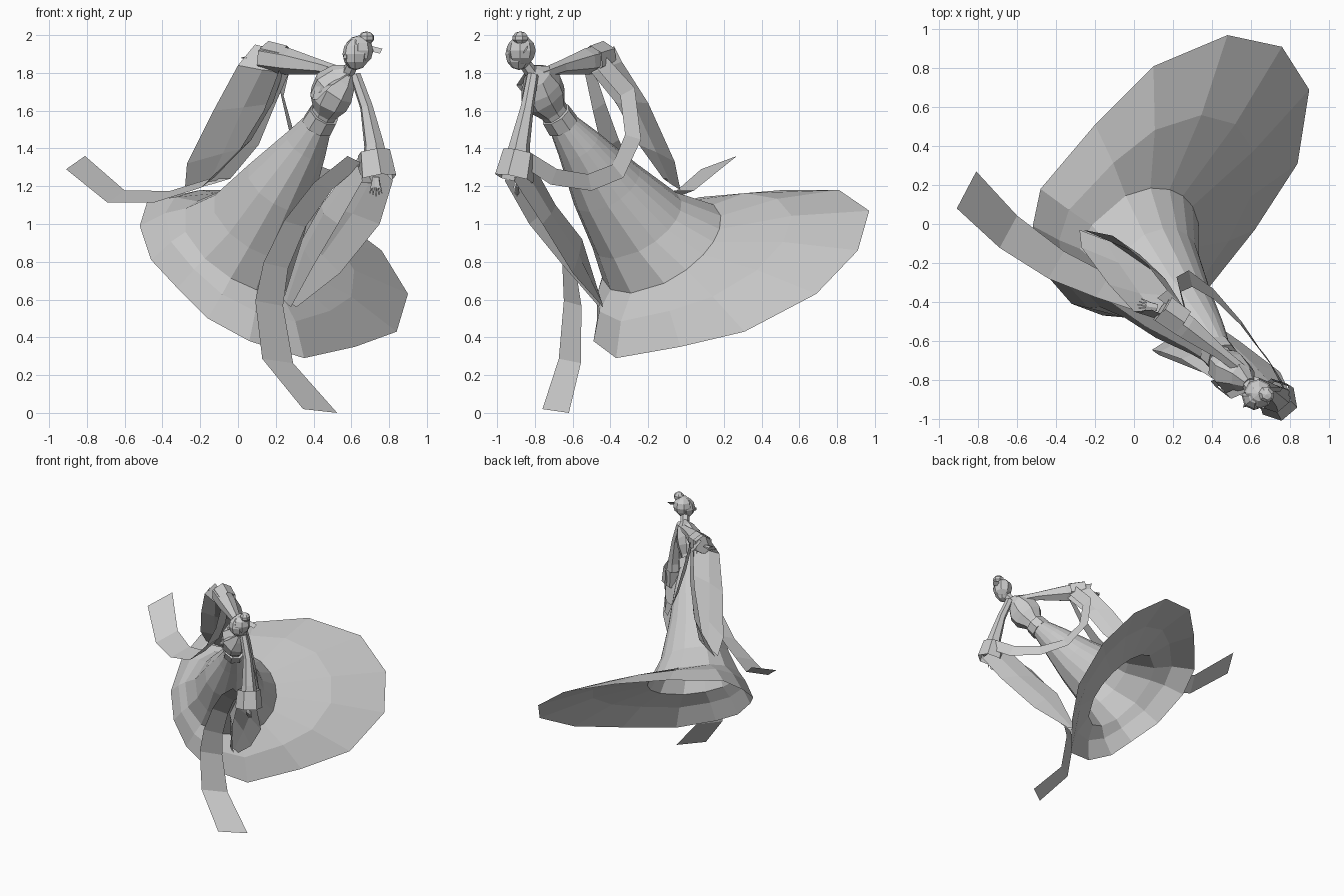
import bpy, bmesh, math
from mathutils import Vector

cube = bpy.data.objects.get("Cube")
if cube:
    bpy.data.objects.remove(cube, do_unlink=True)

grey = bpy.data.materials.new("plain_grey")
grey.use_nodes = True
colour = (.6, .6, .6, 1)
grey.diffuse_color = colour
grey.node_tree.nodes["Principled BSDF"].inputs["Base Color"].default_value = colour

lean = Vector((.49, -.48, .73)).normalized()      # body axis, towards the head
facing = Vector((-.75, -.65, 0)).normalized()     # direction the face looks


def make_object(name, verts, faces):
    mesh = bpy.data.meshes.new(name)
    mesh.from_pydata([tuple(v) for v in verts], [], faces)
    mesh.materials.append(grey)
    obj = bpy.data.objects.new(name, mesh)
    bpy.context.collection.objects.link(obj)
    return obj


def loft(name, rings, closed=True, caps=False):
    """Skin equal-length rows of points with faces."""
    count = len(rings[0])
    verts = [v for ring in rings for v in ring]
    faces = []
    for row in range(len(rings) - 1):
        for i in range(count if closed else count - 1):
            a, b = row * count + i, row * count + (i + 1) % count
            faces.append((a, b, b + count, a + count))
    if caps:
        faces.append(tuple(reversed(range(count))))
        faces.append(tuple(range(len(verts) - count, len(verts))))
    return make_object(name, verts, faces)


def tube(name, path, radii, sides=6, side_axis=None, flat=1.0, caps=True):
    """Sweep a polygon along a path; flat squashes it across side_axis."""
    points = [Vector(p) for p in path]
    rings = []
    for i, p in enumerate(points):
        along = (points[min(i + 1, len(points) - 1)] - points[max(i - 1, 0)]).normalized()
        u = along.cross(side_axis or facing).normalized()
        v = along.cross(u)
        ring = []
        for k in range(sides):
            angle = math.tau * (k + .5) / sides
            ring.append(p + radii[i] * (u * math.cos(angle) + v * math.sin(angle) * flat))
        rings.append(ring)
    return loft(name, rings, caps=caps)


def ribbon(name, centres, halves):
    """Flat band whose half-width vector is given at every point."""
    points = [Vector(c) for c in centres]
    return loft(name, [[p - h, p + h] for p, h in zip(points, halves)], closed=False)


def blend(start, end, count):
    start, end = Vector(start), Vector(end)
    return [start.lerp(end, i / (count - 1)) for i in range(count)]


def ball(name, centre, size, segments, rings):
    bm = bmesh.new()
    bmesh.ops.create_uvsphere(bm, u_segments=segments, v_segments=rings, radius=1)
    turn = facing.to_track_quat('Y', 'Z')
    for v in bm.verts:
        v.co = Vector(centre) + turn @ Vector(a * b for a, b in zip(v.co, size))
    obj = make_object(name, [], [])
    bm.to_mesh(obj.data)
    bm.free()
    return obj


# Skirt: narrow column flaring into a wide trailing hem
hem = [Vector(p) for p in (
    (.48, .97, 1.07), (.76, .91, .86), (.9, .69, .63), (.84, .31, .43), (.62, -.03, .35),
    (.35, -.37, .29), (.06, -.49, .38), (-.16, -.47, .5), (-.32, -.41, .66),
    (-.46, -.25, .81), (-.52, -.01, .99), (-.48, .18, 1.12), (-.2, .51, 1.18), (.1, .81, 1.18))]
foot = Vector((.02, -.13, .88))
spokes = []
for h in hem:
    d = h - foot
    spokes.append((d - lean * d.dot(lean)).normalized())
column = [((.43, -.66, 1.54), .075), ((.36, -.57, 1.42), .12),
          ((.22, -.42, 1.2), .2), ((.1, -.26, 1.0), .27), (foot, .36)]
rings = [[Vector(c) + s * r for s in spokes] for c, r in column]
rings.append([a.lerp(b, .5) + lean * .03 for a, b in zip(rings[-1], hem)])
rings.append(hem)
loft("skirt", rings)

# Torso, belt and neck
torso = [(.42, -.65, 1.53), (.46, -.7, 1.6), (.48, -.74, 1.66), (.51, -.77, 1.72),
         (.56, -.79, 1.78), (.59, -.82, 1.81)]
tube("torso", torso, [.075, .08, .125, .13, .09, .04], sides=8, flat=.8)
tube("belt", [(.42, -.65, 1.52), (.455, -.69, 1.58)], [.09, .085], sides=8)
tube("neck", [(.58, -.81, 1.79), (.61, -.86, 1.86)], [.035, .033])
for side in (-1, 1):
    across = facing.cross(Vector((0, 0, 1))) * side
    top = Vector((.58, -.81, 1.81)) + across * .03
    low = Vector((.49, -.75, 1.66)) + facing * .11
    ribbon("lapel", [top, top.lerp(low, .5) + facing * .05 + across * .03, low],
           [across * .02] * 3)

# Head, hair, bun and hairpin
head = Vector((.625, -.885, 1.9))
ball("head", head, (.068, .075, .085), 8, 6)
ball("hair", head - facing * .02 + Vector((0, 0, .018)), (.078, .075, .08), 8, 6)
ball("hair_bun", head - facing * .06 + Vector((.01, -.03, .085)), (.045, .042, .035), 7, 5)
ball("nose", head + facing * .073 - Vector((0, 0, .015)), (.01, .016, .018), 4, 3)
pin = head - facing * .07 + Vector((.02, -.01, .03))
ribbon("hairpin", [pin, pin + Vector((.06, 0, -.015))], [Vector((.006, .01, .013))] * 2)


# Wide hanging sleeves: two panels meeting on a back seam, open along the front
def sleeve(name, outer, inner, seam):
    rows = []
    for o, i, s in zip(outer, inner, seam):
        o, i, s = Vector(o), Vector(i), Vector(s)
        rows.append([o, o.lerp(s, .55) + (o - i) * .12, s,
                     i.lerp(s, .55) + (i - o) * .12, i])
    obj = loft(name, rows, closed=False)
    return obj


sleeve("right_sleeve",
       [(.09, -.44, 1.95), (0, -.45, 1.84), (-.13, -.31, 1.6), (-.27, -.12, 1.32), (-.28, -.03, 1.2)],
       [(.12, -.38, 1.94), (.17, -.34, 1.86), (.06, -.2, 1.64), (-.11, -.06, 1.33), (-.26, -.03, 1.18)],
       [(.26, -.5, 1.91), (.27, -.5, 1.8), (.2, -.37, 1.64), (.11, -.25, 1.42), (-.04, -.12, 1.24)])
sleeve("left_sleeve",
       [(.82, -.91, 1.23), (.75, -.76, 1.0), (.54, -.6, .74), (.31, -.44, .56)],
       [(.66, -.96, 1.23), (.53, -.83, 1.0), (.4, -.65, .78), (.28, -.46, .56)],
       [(.65, -.84, 1.37), (.44, -.69, 1.1), (.34, -.55, .92), (.24, -.45, .6)])

# Arms with banded cuffs
right_arm = [(.58, -.77, 1.79), (.44, -.66, 1.83), (.27, -.53, 1.86), (.14, -.44, 1.88)]
left_arm = [(.62, -.81, 1.79), (.68, -.84, 1.62), (.72, -.88, 1.42), (.73, -.9, 1.27)]
up = Vector((0, 0, 1))
tube("right_arm", right_arm, [.03, .038, .07, .075], side_axis=up)
tube("left_arm", left_arm, [.03, .035, .055, .08])
tube("right_cuff", [(.25, -.5, 1.87), (.15, -.43, 1.89)], [.075, .08], side_axis=up, caps=False)
tube("left_cuff", [(.72, -.88, 1.38), (.74, -.91, 1.24)], [.09, .105], caps=False)


# Hands with slim fingers
def hand(side, wrist, along, spread):
    wrist, along, spread = Vector(wrist), Vector(along).normalized(), Vector(spread).normalized()
    palm = wrist + along * .06
    thin = along.cross(spread)
    tube(side + "_palm", [wrist, palm], [.02, .03], side_axis=thin, flat=.5)
    for k in range(-2, 3):
        base = palm + spread * k * .011 - along * .01
        tip = base + along * (.055 - abs(k) * .008) + spread * k * .006
        tube(side + "_finger", [base, tip], [.007, .003], sides=4, side_axis=thin)


hand("right", (.12, -.43, 1.88), (-1, .15, 0), (.1, 1, .1))
hand("left", (.73, -.9, 1.25), (0, .05, -1), (.9, -.3, 0))

# Shawl loop behind the back, joining both arms
loop = [(.27, -.47, 1.88), (.23, -.31, 1.7), (.29, -.28, 1.46), (.41, -.36, 1.28),
        (.55, -.51, 1.22), (.69, -.7, 1.25), (.77, -.84, 1.34)]
middle = Vector((.5, -.58, 1.55))
outward = [((Vector(p) - middle) * Vector((.2, 1, 1)).dot(up)).normalized() for p in loop]
ribbon("shawl_loop", loop, [Vector((o.x * .3, o.y, o.z)).normalized() * .045 for o in outward])

# Streaming shawl ends
right_end = [(.24, -.52, 1.84), (.16, -.46, 1.62), (.04, -.4, 1.42), (-.16, -.32, 1.22),
             (-.4, -.21, 1.145), (-.645, -.04, 1.145), (-.86, .175, 1.325)]
ribbon("right_shawl_end", right_end, blend((.02, .02, .02), (.05, .095, .035), len(right_end)))
left_end = [(.62, -.9, 1.34), (.45, -.78, 1.2), (.3, -.67, 1.0), (.2, -.62, .78),
            (.165, -.6, .58), (.21, -.615, .275), (.435, -.69, .01)]
ribbon("left_shawl_end", left_end, blend((.04, .0, -.02), (.09, .07, -.01), len(left_end)))
